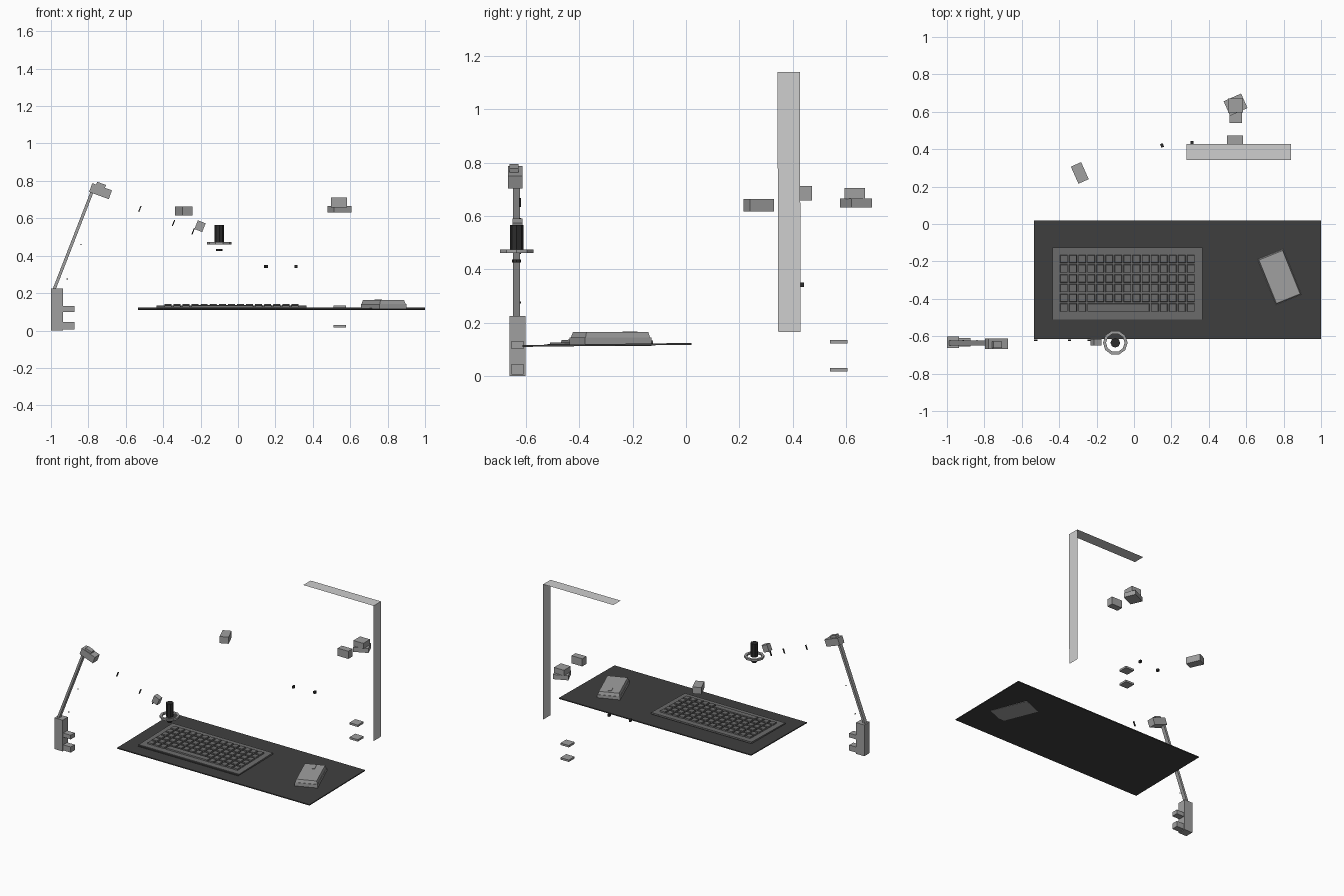
import bpy, bmesh, math
from mathutils import Vector, Matrix

if "Cube" in bpy.data.objects:
    bpy.data.objects.remove(bpy.data.objects["Cube"])


def material(name, rgb):
    m = bpy.data.materials.new(name)
    m.diffuse_color = (*rgb, 1)
    m.use_nodes = True
    m.node_tree.nodes["Principled BSDF"].inputs["Base Color"].default_value = m.diffuse_color
    return m


BLACK = material("black", (0.025, 0.025, 0.025))
DARK = material("dark grey", (0.05, 0.05, 0.05))
KEYGREY = material("key grey", (0.15, 0.15, 0.15))
GREY = material("mid grey", (0.35, 0.35, 0.35))
LIGHT = material("light grey", (0.62, 0.62, 0.62))


def finish(name, bm, mat):
    bmesh.ops.recalc_face_normals(bm, faces=bm.faces)
    me = bpy.data.meshes.new(name)
    bm.to_mesh(me)
    bm.free()
    me.materials.append(mat)
    ob = bpy.data.objects.new(name, me)
    bpy.context.collection.objects.link(ob)
    return ob


def add_box(bm, loc, size, taper=0.0):
    """Box in bm; taper shrinks the top edges inward."""
    r = bmesh.ops.create_cube(bm, size=1)
    for v in r["verts"]:
        top = v.co.z > 0
        v.co = Vector([c * s for c, s in zip(v.co, size)])
        if top:
            v.co.x -= math.copysign(taper, v.co.x)
            v.co.y -= math.copysign(taper, v.co.y)
        v.co += Vector(loc)


def box(name, loc, size, mat, rot=(0, 0, 0), taper=0.0):
    bm = bmesh.new()
    add_box(bm, (0, 0, 0), size, taper)
    ob = finish(name, bm, mat)
    ob.location = loc
    ob.rotation_euler = [math.radians(a) for a in rot]
    return ob


def span(name, x, y, z, mat):
    """Box from axis ranges."""
    loc = [(a + b) / 2 for a, b in (x, y, z)]
    return box(name, loc, [b - a for a, b in (x, y, z)], mat)


def cylinder(name, loc, r, h, sides, mat):
    bm = bmesh.new()
    bmesh.ops.create_cone(bm, cap_ends=True, segments=sides, radius1=r, radius2=r, depth=h)
    ob = finish(name, bm, mat)
    ob.location = loc
    return ob


# Desk mat, tilted slightly up to the back
box("desk_mat", (0.233, -0.297, 0.116), (1.533, 0.634, 0.007), DARK, (0.7, 0, 0))

# Keyboard: dark tray, wedge case and rows of keys
box("keyboard_tray", (-0.035, -0.322, 0.118), (0.8, 0.396, 0.008), DARK, (0.7, 0, 0))
box("keyboard_case", (-0.035, -0.317, 0.123), (0.8, 0.385, 0.012), KEYGREY, (1.2, 0, 0))
bm = bmesh.new()
pitch = 0.0485
for row in range(6):
    y = 0.13 - row * 0.052
    if row == 5:    # bottom row with the long bar
        keys = [(i * pitch, 1) for i in (0, 1, 2)] + [(3 * pitch, 7)]
        keys += [(i * pitch, 1) for i in (10, 11, 12, 13, 14)]
    else:
        keys = [(i * pitch, 1) for i in range(15)]
    for x, n in keys:
        w = n * pitch
        add_box(bm, (-0.364 + x + w / 2, y, 0), (w - 0.006, 0.045, 0.014), 0.003)
keys = finish("keyboard_keys", bm, KEYGREY)
keys.location = (-0.035, -0.317, 0.131)
keys.rotation_euler.x = math.radians(1.2)

# Mouse: base, tapered shell and wheel
box("mouse_base", (0.778, -0.283, 0.127), (0.154, 0.268, 0.032), GREY, (0, 0, 22))
box("mouse_shell", (0.778, -0.283, 0.153), (0.148, 0.262, 0.022), GREY, (0, 0, 22), 0.006)
box("mouse_wheel", (0.75, -0.21, 0.163), (0.025, 0.05, 0.008), GREY, (0, 0, 22))

# Clamp at the left that carries the arm
span("clamp_column", (-1, -0.935), (-0.662, -0.602), (0, 0.225), GREY)
span("clamp_upper_jaw", (-0.94, -0.875), (-0.655, -0.609), (0.1, 0.13), GREY)
span("clamp_lower_jaw", (-0.94, -0.875), (-0.655, -0.609), (0.005, 0.045), GREY)

# Sloping arm, its head and knuckle
a, b = Vector((-0.985, -0.636, 0.215)), Vector((-0.775, -0.636, 0.755))
tilt = math.degrees(math.atan2(b.x - a.x, b.z - a.z))
box("arm_beam", (a + b) / 2, (0.016, 0.027, (b - a).length), GREY, (0, tilt, 0))
box("arm_head", (-0.735, -0.64, 0.745), (0.112, 0.054, 0.05), GREY, (0, 20, 0))
box("arm_knuckle", (-0.735, -0.645, 0.77), (0.05, 0.034, 0.035), GREY, (0, 20, 0))

# Small bolts and cable clips along the arm
for i, (x, z) in enumerate([(-0.84, 0.46), (-0.913, 0.275)]):
    box(f"arm_bolt_{i}", (x, -0.622, z), (0.006, 0.006, 0.006), BLACK)
for i, (x, z) in enumerate([(-0.525, 0.65), (-0.345, 0.575), (-0.24, 0.53)]):
    box(f"cable_clip_{i}", (x, -0.622, z), (0.006, 0.008, 0.034), BLACK, (0, 22, 0))
box("arm_end_joint", (-0.203, -0.632, 0.558), (0.045, 0.036, 0.05), GREY, (0, 22, 0))

# Microphone: dark body in an open ring, with a lower collar
cylinder("microphone_body", (-0.1, -0.635, 0.517), 0.026, 0.096, 8, BLACK)
cylinder("microphone_collar", (-0.1, -0.635, 0.431), 0.017, 0.01, 8, BLACK)
bm = bmesh.new()
N = 10
section = [(0.066, -0.007), (0.066, 0.007), (0.05, 0.007), (0.05, -0.007)]
rings = []
for i in range(N):
    t = 2 * math.pi * i / N
    rings.append([bm.verts.new((r * math.cos(t), r * math.sin(t), z)) for r, z in section])
for i in range(N):
    p, q = rings[i], rings[(i + 1) % N]
    for j in range(4):
        k = (j + 1) % 4
        bm.faces.new((p[j], q[j], q[k], p[k]))
ring = finish("microphone_ring", bm, GREY)
ring.location = (-0.1, -0.635, 0.467)

# Light strip: a thin L-shaped sheet, upright at the right and level on top
bm = bmesh.new()
edges = []
for x, z, dy in [(0.84, 0.165, 0.003), (0.84, 1.14, 0), (0.28, 1.14, 0)]:
    edges.append([bm.verts.new((x, y + dy, z)) for y in (0.343, 0.427)])
for p, q in zip(edges, edges[1:]):
    bm.faces.new((p[0], p[1], q[1], q[0]))
finish("light_strip", bm, LIGHT)

# Camera at the left back
box("camera_box", (-0.29, 0.273, 0.64), (0.06, 0.1, 0.048), GREY, (0, 0, 24))

# Screen mount at the right back
span("mount_block", (0.497, 0.582), (0.425, 0.472), (0.657, 0.712), GREY)
box("mount_swivel", (0.543, 0.638, 0.648), (0.102, 0.085, 0.033), GREY, (0, 0, 24))
span("mount_cap", (0.503, 0.582), (0.595, 0.672), (0.664, 0.704), GREY)
for name, z in (("upper", 0.121), ("lower", 0.016)):
    span(f"mount_{name}_plate", (0.51, 0.577), (0.54, 0.606), (z, z + 0.014), GREY)

# Two small dark knobs
for i, (x, y) in enumerate([(0.15, 0.42), (0.31, 0.433)]):
    box(f"small_knob_{i}", (x, y, 0.342), (0.015, 0.02, 0.016), BLACK, (0, 0, 20 - 20 * i))
